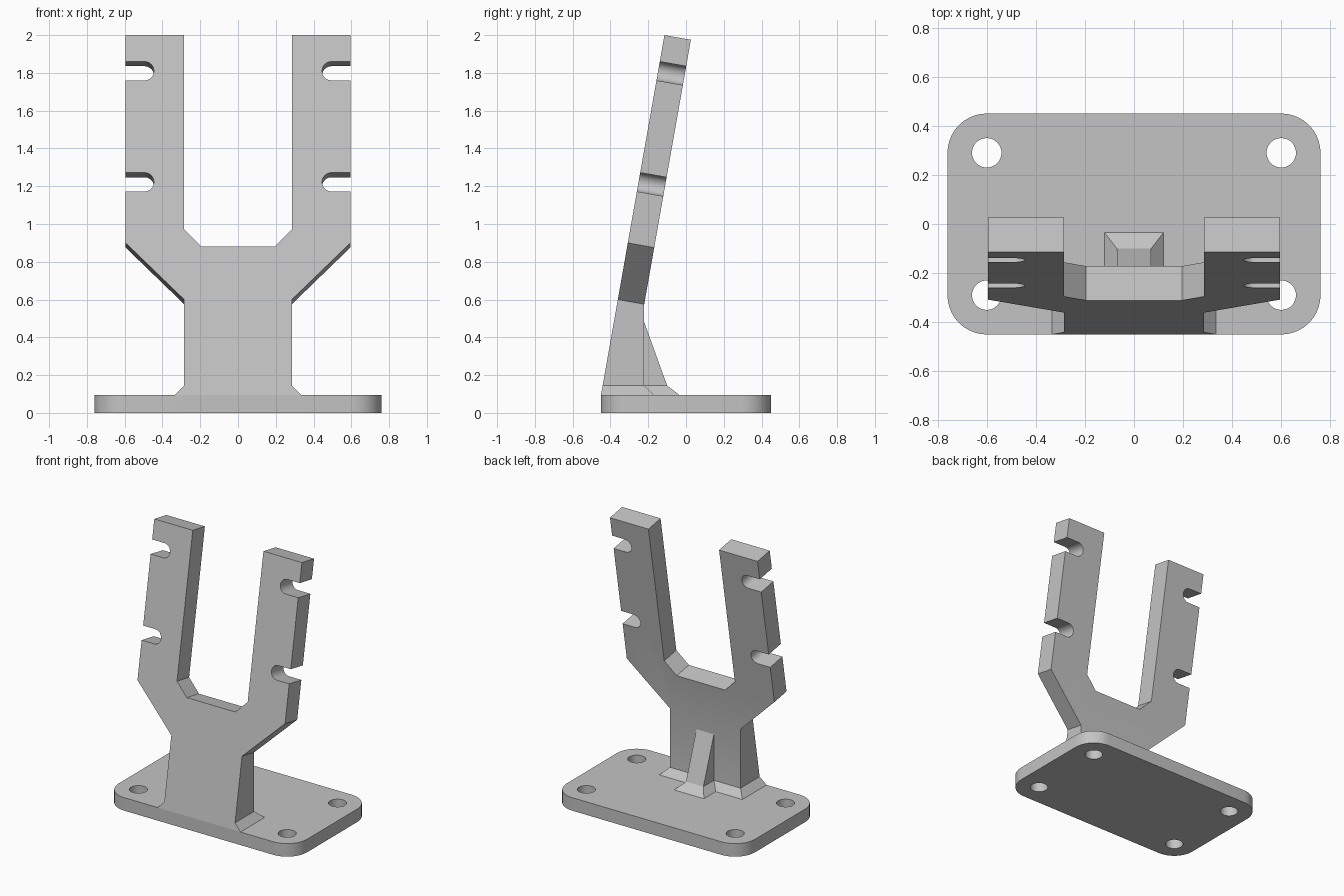
import bpy, bmesh
from math import cos, sin, tan, pi, radians

cube = bpy.data.objects.get("Cube")
if cube:
    bpy.data.objects.remove(cube)

BASE_TOP = 0.095
FOOT_TOP = 0.145
TILT = radians(10)
THICK = 0.142

grey = bpy.data.materials.new("plain_grey")
grey.use_nodes = True
grey.diffuse_color = (0.55, 0.55, 0.55, 1)
grey.node_tree.nodes["Principled BSDF"].inputs["Base Color"].default_value = (0.55, 0.55, 0.55, 1)


def arc(cx, cy, r, start, end, n):
    return [(cx + r * cos(start + (end - start) * i / n),
             cy + r * sin(start + (end - start) * i / n)) for i in range(n + 1)]


def finish(obj):
    obj.data.materials.clear()
    obj.data.materials.append(grey)
    bpy.ops.object.select_all(action="DESELECT")
    obj.select_set(True)
    bpy.context.view_layer.objects.active = obj
    bpy.ops.object.shade_smooth_by_angle(angle=radians(30))


def mesh_object(name, bm):
    bmesh.ops.recalc_face_normals(bm, faces=bm.faces[:])
    mesh = bpy.data.meshes.new(name)
    bm.to_mesh(mesh)
    bm.free()
    obj = bpy.data.objects.new(name, mesh)
    bpy.context.collection.objects.link(obj)
    finish(obj)


def bridge(bm, a, b):
    for i in range(len(a)):
        j = (i + 1) % len(a)
        bm.faces.new((a[i], a[j], b[j], b[i]))


def ring(bm, half_x, front, back, z):
    return [bm.verts.new(p) for p in ((-half_x, front, z), (half_x, front, z),
                                      (half_x, back, z), (-half_x, back, z))]


def front_y(z):
    return -0.45 + (z - BASE_TOP) * tan(TILT)


# Base plate: rounded rectangle with four screw holes
curve = bpy.data.curves.new("base_plate", "CURVE")
curve.dimensions = "2D"
curve.fill_mode = "BOTH"
curve.extrude = BASE_TOP / 2
corners = [(0.6, 0.29), (-0.6, 0.29), (-0.6, -0.29), (0.6, -0.29)]
loops = [[p for k, (x, y) in enumerate(corners)
          for p in arc(x, y, 0.16, k * pi / 2, (k + 1) * pi / 2, 10)]]
loops += [arc(x, y, 0.06, 0, 2 * pi, 32)[:-1] for x, y in corners]
for loop in loops:
    spline = curve.splines.new("POLY")
    spline.points.add(len(loop) - 1)
    for point, (x, y) in zip(spline.points, loop):
        point.co = (x, y, 0, 1)
    spline.use_cyclic_u = True
base = bpy.data.objects.new("base_plate", curve)
bpy.context.collection.objects.link(base)
bpy.ops.object.select_all(action="DESELECT")
base.select_set(True)
bpy.context.view_layer.objects.active = base
bpy.ops.object.convert(target="MESH")
base = bpy.context.view_layer.objects.active
for v in base.data.vertices:
    v.co.z += BASE_TOP / 2
finish(base)

# Fork: half outline with two side slots, mirrored and extruded along the tilt
half = [(0.285, 0.6), (0.595, 0.9)]
for slot_z in (1.222, 1.81):
    half.append((0.595, slot_z - 0.05))
    half += arc(0.495, slot_z, 0.05, -pi / 2, -3 * pi / 2, 12)
    half.append((0.595, slot_z + 0.05))
half += [(0.595, 2), (0.285, 2), (0.285, 0.97), (0.195, 0.88)]
outline = half + [(-x, z) for x, z in reversed(half)]

bm = bmesh.new()
front = [bm.verts.new((x, front_y(z), z)) for x, z in outline]
back = [bm.verts.new((x, front_y(z) + THICK * cos(TILT), z - THICK * sin(TILT)))
        for x, z in outline]
bm.faces.new(front)
bm.faces.new(back[::-1])
for i in range(len(outline) - 1):
    bm.faces.new((front[i], front[i + 1], back[i + 1], back[i]))

# Column below the fork, with a flared foot
column_back = back[0].co.y
top = [front[-1], front[0], back[0], back[-1]]
waist = ring(bm, 0.285, front_y(FOOT_TOP), column_back, FOOT_TOP)
foot = ring(bm, 0.335, front_y(BASE_TOP), column_back + 0.05, BASE_TOP)
bridge(bm, top, waist)
bridge(bm, waist, foot)
bm.faces.new(foot)
mesh_object("fork_upright", bm)

# Rear rib: wedge with a flared foot
bm = bmesh.new()
inside = column_back - 0.04
tip = ring(bm, 0.07, inside, column_back, 0.48)
waist = ring(bm, 0.07, inside, -0.1, FOOT_TOP)
foot = ring(bm, 0.12, inside, -0.035, BASE_TOP)
bridge(bm, tip, waist)
bridge(bm, waist, foot)
bm.faces.new(tip)
bm.faces.new(foot)
mesh_object("rear_rib", bm)
